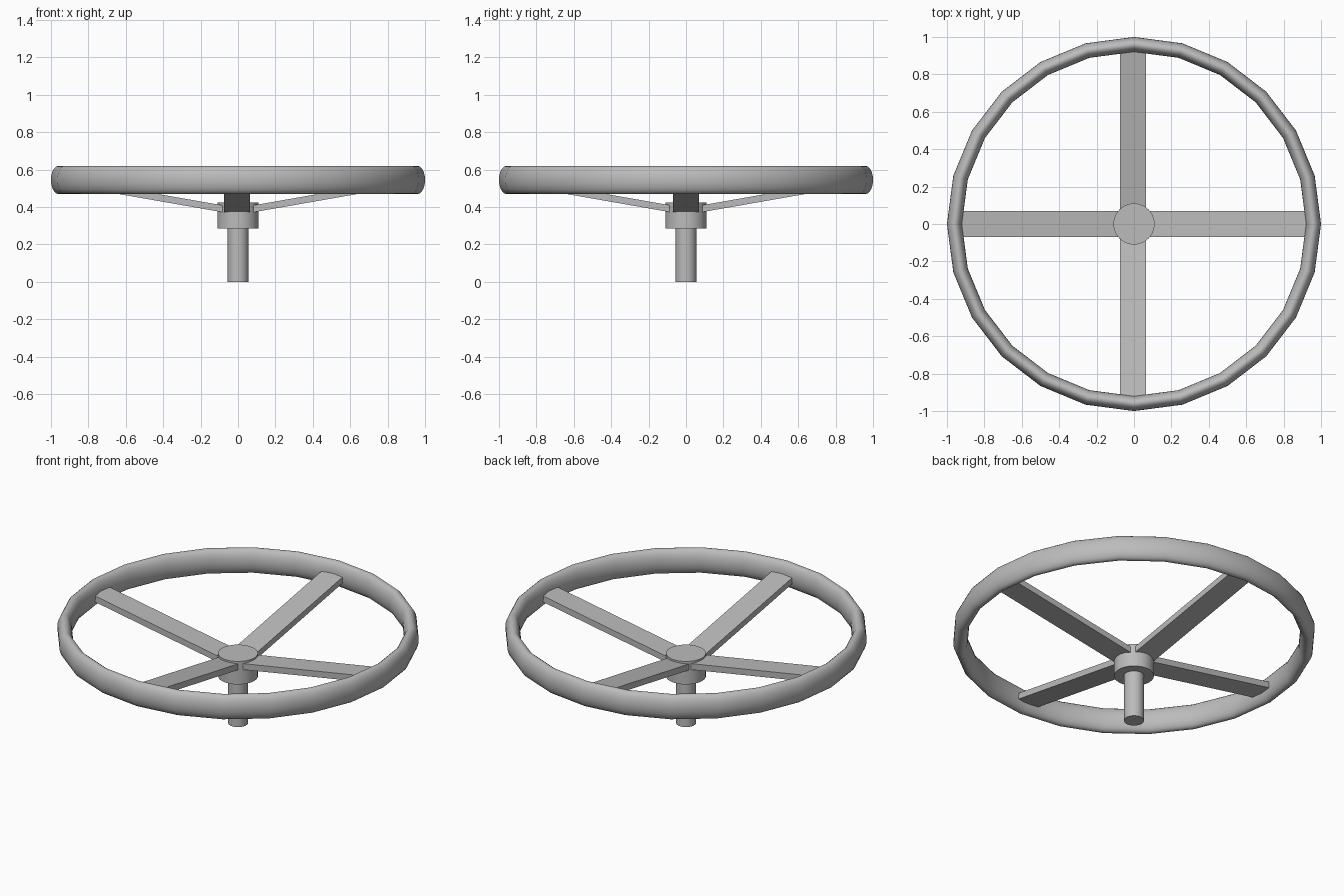
import bpy, bmesh
from math import cos, sin, pi, radians
from mathutils import Matrix

cube = bpy.data.objects.get("Cube")
if cube:
    bpy.data.objects.remove(cube, do_unlink=True)

# Single grey metal
grey = bpy.data.materials.new("grey_metal")
grey.use_nodes = True
grey.diffuse_color = (0.5, 0.5, 0.5, 1)
grey.node_tree.nodes["Principled BSDF"].inputs["Base Color"].default_value = (0.5, 0.5, 0.5, 1)


def finish(name, bm, smooth=True):
    bmesh.ops.recalc_face_normals(bm, faces=bm.faces)
    mesh = bpy.data.meshes.new(name)
    bm.to_mesh(mesh)
    bm.free()
    mesh.materials.append(grey)
    obj = bpy.data.objects.new(name, mesh)
    bpy.context.collection.objects.link(obj)
    if smooth:
        bpy.ops.object.select_all(action='DESELECT')
        obj.select_set(True)
        bpy.context.view_layer.objects.active = obj
        bpy.ops.object.shade_smooth_by_angle(angle=radians(30))
    return obj


def cylinder(name, radius, z0, z1):
    bm = bmesh.new()
    bmesh.ops.create_cone(bm, cap_ends=True, segments=32, radius1=radius, radius2=radius,
                          depth=z1 - z0, matrix=Matrix.Translation((0, 0, (z0 + z1) / 2)))
    return finish(name, bm)


def rim(name, radius, half_w, half_h, z, around=24, section=24):
    """Ring with an upright elliptical cross-section."""
    bm = bmesh.new()
    rings = []
    for i in range(around):
        a = 2 * pi * i / around
        ring = []
        for j in range(section):
            b = 2 * pi * j / section
            r = radius + half_w * cos(b)
            ring.append(bm.verts.new((r * cos(a), r * sin(a), z + half_h * sin(b))))
        rings.append(ring)
    for i, ring in enumerate(rings):
        nxt = rings[(i + 1) % around]
        for j in range(section):
            k = (j + 1) % section
            bm.faces.new((ring[j], nxt[j], nxt[k], ring[k]))
    return finish(name, bm)


def spoke(name, angle, shift):
    """Flat bar rising from the hub to the rim."""
    bm = bmesh.new()
    bmesh.ops.create_cube(bm, size=1)
    r0, r1, slope, thick = 0.05, 0.93, 0.175, 0.037
    for v in bm.verts:
        r = r1 if v.co.x > 0 else r0
        v.co = (r, v.co.y * 0.14, 0.372 + slope * (r - 0.08) + thick * (v.co.z + 0.5))
    bmesh.ops.rotate(bm, verts=bm.verts, matrix=Matrix.Rotation(angle, 3, 'Z'))
    bmesh.ops.translate(bm, verts=bm.verts, vec=shift)
    return finish(name, bm, smooth=False)


rim("rim", 0.96, 0.04, 0.075, 0.545)
cylinder("hub", 0.11, 0.285, 0.425)
cylinder("shaft", 0.055, 0, 0.29)
for n, side in enumerate(("left", "back", "right", "front")):
    spoke(side + "_spoke", n * pi / 2, (-0.006 * (n % 2), 0, 0))
